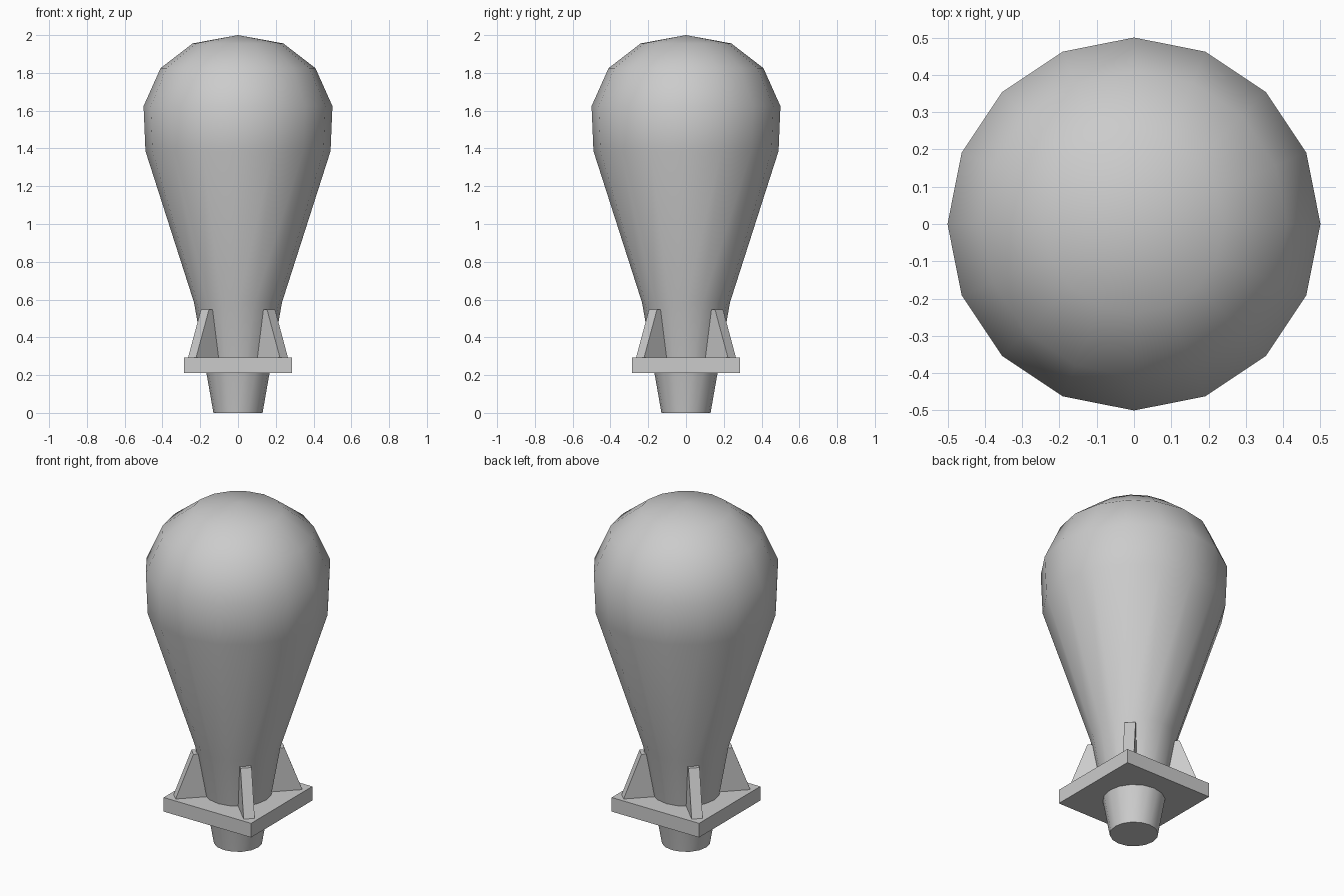
import bpy, bmesh
from math import cos, sin, pi, sqrt, radians

if "Cube" in bpy.data.objects:
    bpy.data.objects.remove(bpy.data.objects["Cube"])

SIDES = 16


def make_object(name, bm):
    bmesh.ops.recalc_face_normals(bm, faces=bm.faces[:])
    mesh = bpy.data.meshes.new(name)
    bm.to_mesh(mesh)
    bm.free()
    obj = bpy.data.objects.new(name, mesh)
    bpy.context.collection.objects.link(obj)
    return obj


# Bulb body: 16-sided lathe, narrow foot to rounded top
profile = [(0.13, 0), (0.233, 0.585), (0.49, 1.386), (0.5, 1.624),
           (0.41, 1.825), (0.24, 1.956)]
bm = bmesh.new()
rings = [[bm.verts.new((r * cos(2 * pi * i / SIDES), r * sin(2 * pi * i / SIDES), z))
          for i in range(SIDES)] for r, z in profile]
pole = bm.verts.new((0, 0, 2))
bm.faces.new(rings[0])
for i in range(SIDES):
    j = (i + 1) % SIDES
    for low, high in zip(rings, rings[1:]):
        bm.faces.new((low[i], low[j], high[j], high[i]))
    bm.faces.new((rings[-1][i], rings[-1][j], pole))
body = make_object("bulb_body", bm)
bpy.context.view_layer.objects.active = body
body.select_set(True)
bpy.ops.object.shade_smooth_by_angle(angle=radians(40))
body.select_set(False)

# Square collar plate
bm = bmesh.new()
bmesh.ops.create_cube(bm, size=1)
bmesh.ops.scale(bm, vec=(0.57, 0.57, 0.083), verts=bm.verts)
bmesh.ops.translate(bm, vec=(0, 0, 0.2515), verts=bm.verts)
make_object("collar_plate", bm)

# Four diagonal gusset fins, rooted inside the body
fin_profile = [(0.12, 0.29), (0.345, 0.29), (0.247, 0.548), (0.12, 0.548)]
for n in range(4):
    a = pi / 4 + n * pi / 2
    bm = bmesh.new()
    sides = [[bm.verts.new((d * cos(a) - t * sin(a), d * sin(a) + t * cos(a), z))
              for d, z in fin_profile] for t in (-0.03, 0.03)]
    for s in sides:
        bm.faces.new(s)
    for i in range(4):
        j = (i + 1) % 4
        bm.faces.new((sides[0][i], sides[0][j], sides[1][j], sides[1][i]))
    make_object(f"gusset_fin_{n + 1}", bm)
